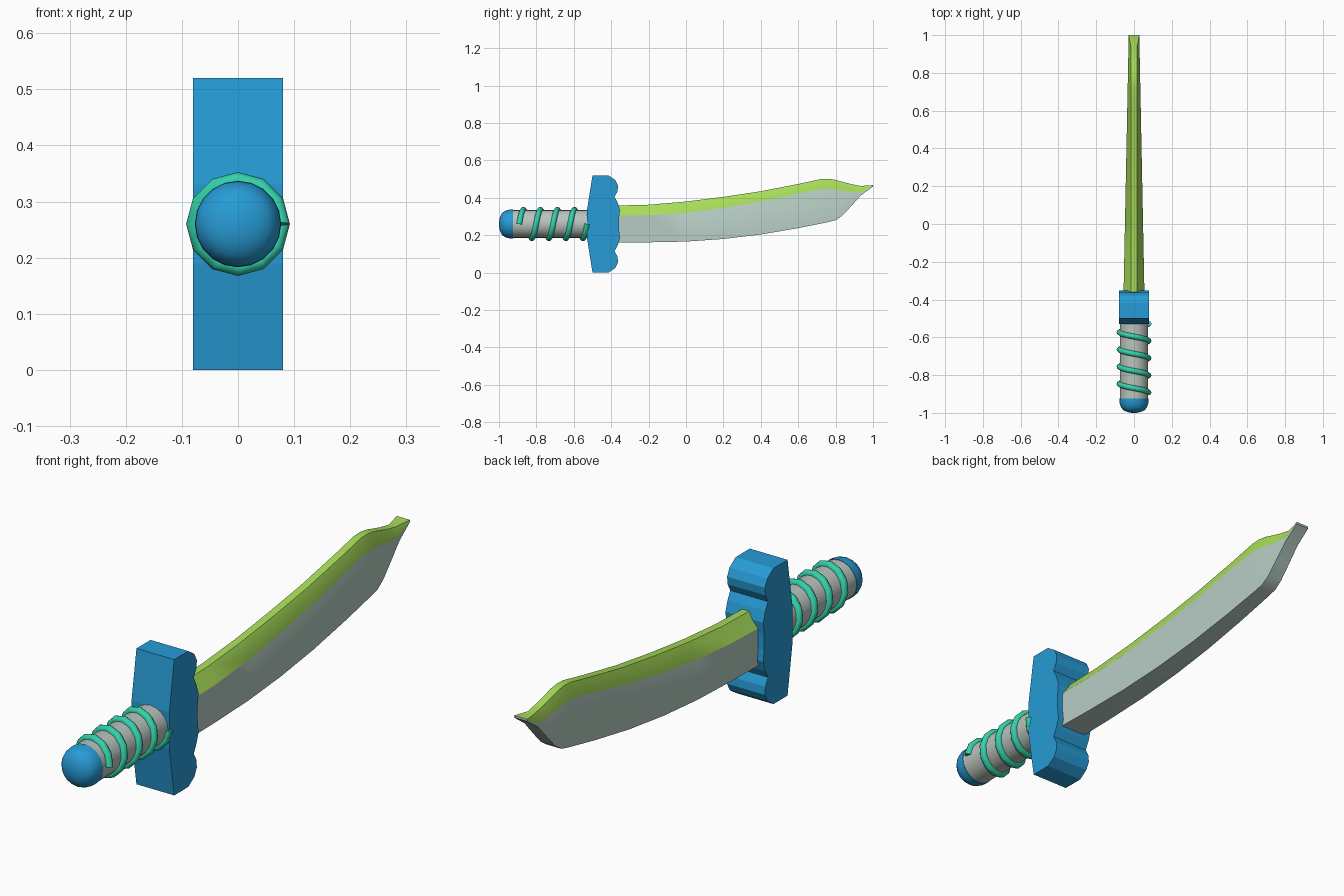
import bpy, bmesh, math
from mathutils import Vector

if "Cube" in bpy.data.objects:
    bpy.data.objects.remove(bpy.data.objects["Cube"])

AXIS_Z = 0.26  # height of the handle axis


def material(name, rgb):
    m = bpy.data.materials.new(name)
    m.diffuse_color = (*rgb, 1)
    m.use_nodes = True
    m.node_tree.nodes["Principled BSDF"].inputs["Base Color"].default_value = m.diffuse_color
    return m


BLUE = material("blue", (0.02, 0.33, 0.67))
LIME = material("lime", (0.39, 0.72, 0.10))
STEEL = material("pale steel", (0.47, 0.61, 0.55))
GRIP = material("grip grey", (0.49, 0.55, 0.51))
TEAL = material("teal", (0.035, 0.64, 0.40))


def loft(name, rings, mats, smooth=None, rule=None):
    """Skin a list of equal closed rings, capping both ends."""
    bm = bmesh.new()
    vr = [[bm.verts.new(p) for p in r] for r in rings]
    n = len(vr[0])
    for a, b in zip(vr, vr[1:]):
        for i in range(n):
            j = (i + 1) % n
            f = bm.faces.new((a[i], a[j], b[j], b[i]))
            f.material_index = rule(i) if rule else 0
    caps = [bm.faces.new(vr[0]), bm.faces.new(vr[-1])]
    for f in caps:
        f.material_index = len(mats) - 1
    bmesh.ops.recalc_face_normals(bm, faces=bm.faces)
    me = bpy.data.meshes.new(name)
    bm.to_mesh(me)
    bm.free()
    for m in mats:
        me.materials.append(m)
    ob = bpy.data.objects.new(name, me)
    bpy.context.collection.objects.link(ob)
    if smooth:
        bpy.ops.object.select_all(action='DESELECT')
        ob.select_set(True)
        bpy.context.view_layer.objects.active = ob
        bpy.ops.object.shade_smooth_by_angle(angle=math.radians(smooth))
    return ob


def circle(y, r, n=20):
    return [(r * math.cos(2 * math.pi * i / n), y,
             AXIS_Z + r * math.sin(2 * math.pi * i / n)) for i in range(n)]


# Blade: y, spine z, colour line z, edge z
stations = [
    (-0.40, 0.358, 0.304, 0.162), (-0.20, 0.363, 0.307, 0.162),
    (0.00, 0.380, 0.320, 0.166), (0.20, 0.405, 0.347, 0.180),
    (0.40, 0.435, 0.380, 0.204), (0.60, 0.474, 0.423, 0.238),
    (0.72, 0.500, 0.445, 0.262), (0.76, 0.502, 0.447, 0.270),
    (0.80, 0.496, 0.444, 0.280), (0.835, 0.486, 0.438, 0.304),
    (0.88, 0.474, 0.432, 0.352), (0.935, 0.463, 0.429, 0.413),
    (1.00, 0.468, 0.465, 0.460)]
rings = []
for y, top, mid, low in stations:
    w = 0.055 - 0.020 * (y + 0.35)
    s = 0.015 if y < 0.95 else w
    rings.append([(-s, y, top), (s, y, top), (w, y, mid),
                  (w, y, low), (-w, y, low), (-w, y, mid)])
loft("blade", rings, [LIME, STEEL], 30, lambda i: 0 if i in (0, 1, 5) else 1)

# Guard: scalloped side profile, mirrored about the handle axis
half = [(-0.53, 0.07), (-0.50, 0.26), (-0.415, 0.26), (-0.378, 0.235),
        (-0.363, 0.205), (-0.366, 0.175), (-0.382, 0.145),
        (-0.366, 0.115), (-0.353, 0.075), (-0.358, 0.03)]
outline = half + [(y, -z) for y, z in reversed(half)]
loft("guard", [[(x, y, AXIS_Z + z) for y, z in outline] for x in (-0.08, 0.08)],
     [BLUE])

# Handle and domed pommel
loft("handle", [circle(-0.93, 0.075), circle(-0.50, 0.075)], [GRIP], 40)
loft("pommel", [circle(y, r) for y, r in
                [(-0.925, 0.077), (-0.95, 0.076), (-0.97, 0.069), (-0.985, 0.057),
                 (-0.995, 0.036), (-1.0, 0.012)]], [BLUE], 50)

# Cord wound four turns around the handle
steps, turns, y0, pitch, R, r = 12, 4, -0.892, 0.091, 0.078, 0.0145
rings = []
for k in range(steps * turns + 1):
    t = 2 * math.pi * k / steps
    out = Vector((math.cos(t), 0, math.sin(t)))
    tangent = Vector((-R * math.sin(t), pitch / (2 * math.pi), R * math.cos(t))).normalized()
    side = tangent.cross(out)
    c = out * R + Vector((0, y0 + pitch * k / steps, AXIS_Z))
    rings.append([c + r * (math.cos(a) * out + math.sin(a) * side)
                  for a in (2 * math.pi * i / 8 for i in range(8))])
loft("grip_cord", rings, [TEAL], 50)
